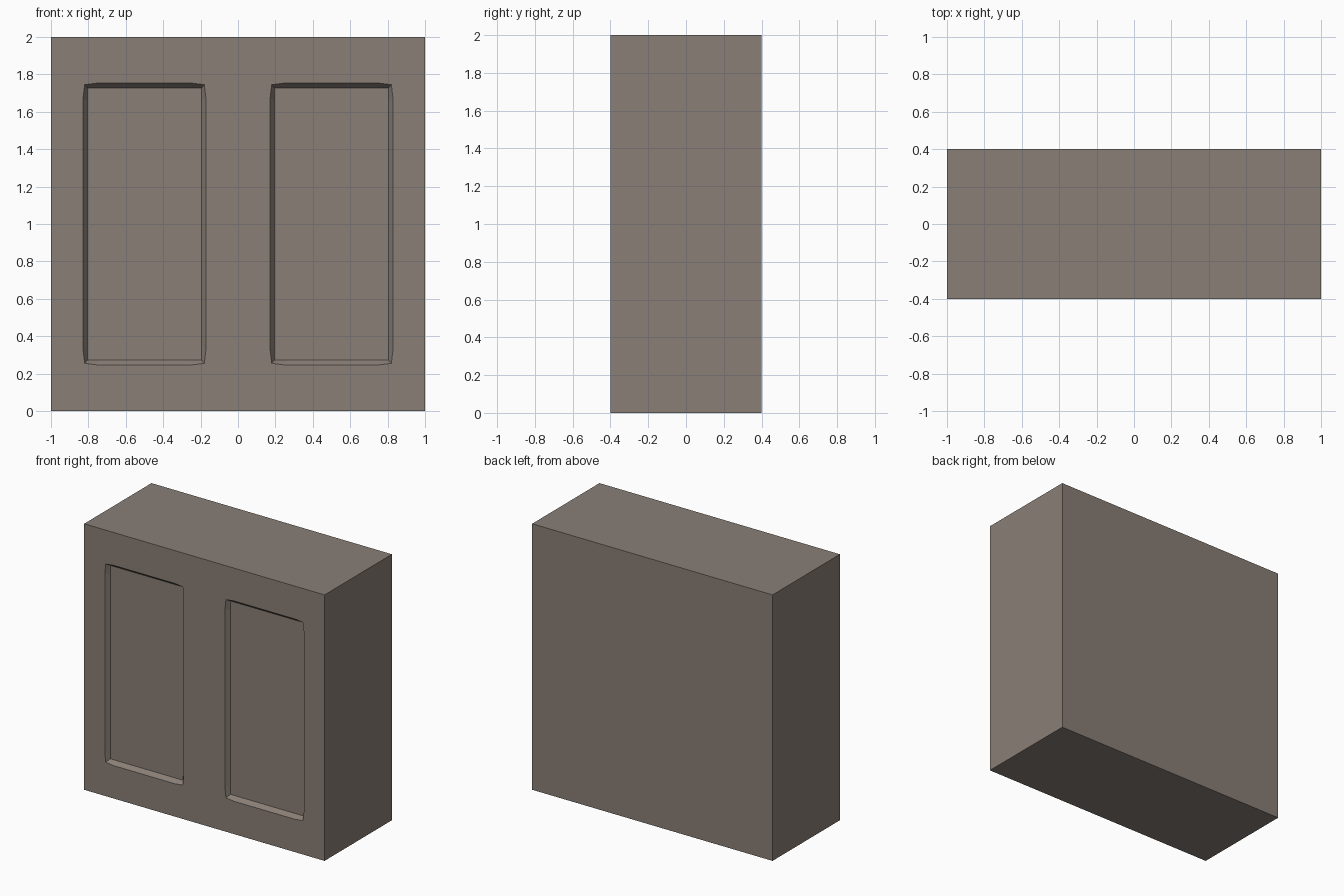
import bpy, bmesh

if "Cube" in bpy.data.objects:
    bpy.data.objects.remove(bpy.data.objects["Cube"])

mat = bpy.data.materials.new("warm_grey")
mat.diffuse_color = (0.25, 0.21, 0.18, 1)
mat.use_nodes = True
mat.node_tree.nodes["Principled BSDF"].inputs["Base Color"].default_value = mat.diffuse_color


def outline(cx, w, h, bow, y):
    """Rectangle around (cx, 1) whose edges bow outward slightly."""
    a, b = w - 0.065, h - 0.07
    quarter = [(w + bow, b), (w, h), (a, h + bow)]
    pts = quarter + [(-x, z) for x, z in reversed(quarter)]
    pts += [(-x, -z) for x, z in quarter] + [(x, -z) for x, z in reversed(quarter)]
    return [(cx + x, y, 1 + z) for x, z in pts]


def panel_cutter(name, cx):
    bm = bmesh.new()
    rings = [[bm.verts.new(p) for p in outline(cx, w, h, bow, y)]
             for w, h, bow, y in ((0.32, 0.745, 0.008, -0.5),
                                  (0.32, 0.745, 0.008, -0.4),
                                  (0.305, 0.727, 0.0, -0.368))]
    for r, s in zip(rings, rings[1:]):
        for i in range(len(r)):
            j = (i + 1) % len(r)
            bm.faces.new((r[i], r[j], s[j], s[i]))
    bm.faces.new(rings[0])
    bm.faces.new(rings[-1])
    bmesh.ops.recalc_face_normals(bm, faces=bm.faces)
    mesh = bpy.data.meshes.new(name)
    bm.to_mesh(mesh)
    bm.free()
    mesh.materials.append(mat)
    ob = bpy.data.objects.new(name, mesh)
    bpy.context.collection.objects.link(ob)
    ob.hide_render = True
    ob.display_type = 'WIRE'
    return ob


# Solid block
bpy.ops.mesh.primitive_cube_add(size=1, location=(0, 0, 1))
block = bpy.context.object
block.name = "panelled_block"
block.scale = (2, 0.8, 2)
bpy.ops.object.transform_apply(location=True, scale=True)
block.data.materials.append(mat)

# Two recessed front panels with sloped edges
for side, cx in (("left", -0.5), ("right", 0.5)):
    cutter = panel_cutter(side + "_panel_cutter", cx)
    mod = block.modifiers.new(side + "_recess", 'BOOLEAN')
    mod.operation = 'DIFFERENCE'
    mod.solver = 'EXACT'
    mod.object = cutter
    bpy.context.view_layer.objects.active = block
    bpy.ops.object.modifier_apply(modifier=mod.name)
    bpy.data.objects.remove(cutter)
